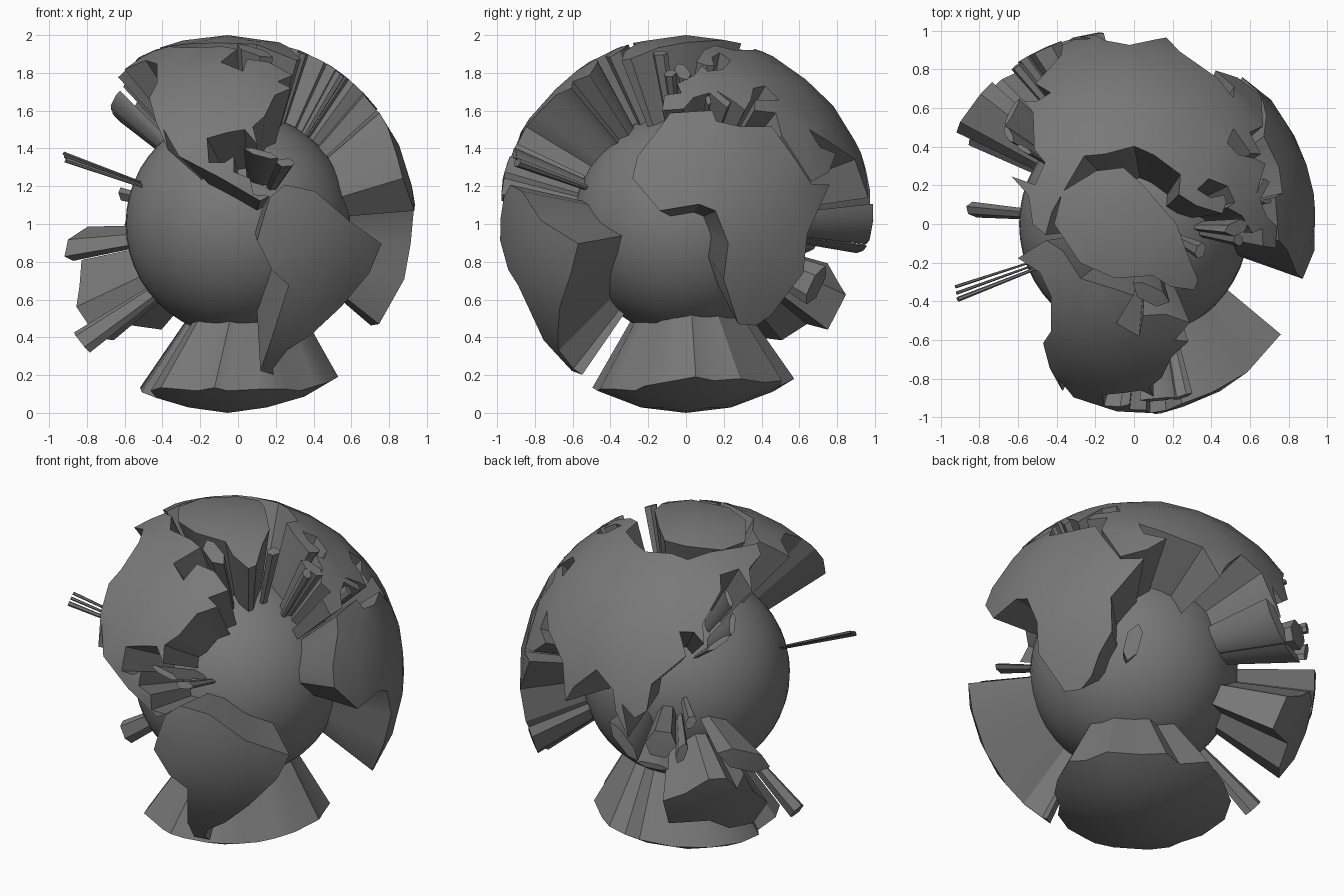
import bpy, bmesh, math
from mathutils import Vector
from mathutils.geometry import delaunay_2d_cdt

if "Cube" in bpy.data.objects:
    bpy.data.objects.remove(bpy.data.objects["Cube"])

CORE = Vector((0, 0, 1))          # centre of the inner ball
SHELL = Vector((-0.055, 0, 1))    # centre of the raised land shell
R_CORE, R_LAND, STEP = 0.595, 1.0, 0.24

# one dark grey for the whole globe
GREY = bpy.data.materials.new("dark_grey")
GREY.diffuse_color = (0.19, 0.19, 0.19, 1)
GREY.use_nodes = True
GREY.node_tree.nodes["Principled BSDF"].inputs["Base Color"].default_value = GREY.diffuse_color


def direction(lon, lat):
    a, b = math.radians(lon), math.radians(lat)
    return Vector((math.cos(b) * math.cos(a), math.cos(b) * math.sin(a), math.sin(b)))


def inside(p, poly):
    hit = False
    for a, b in zip(poly, poly[1:] + poly[:1]):
        if (a.y > p.y) != (b.y > p.y) and p.x < (b.x - a.x) * (p.y - a.y) / (b.y - a.y) + a.x:
            hit = not hit
    return hit


def finish(ob):
    """Smooth shading with crisp coast edges, and the grey."""
    bpy.ops.object.select_all(action='DESELECT')
    ob.select_set(True)
    bpy.context.view_layer.objects.active = ob
    bpy.ops.object.shade_smooth_by_angle(angle=math.radians(30))
    ob.data.materials.append(GREY)


def land(name, centre, coast):
    """Fill a lon/lat coastline on the shell and drop walls to the ball."""
    q = Vector((0, 0, 1)).rotation_difference(direction(*centre))
    qi = q.inverted()

    def flat(lon, lat):
        d = qi @ direction(lon, lat)
        ang = math.acos(max(-1, min(1, d.z)))
        return Vector((d.x, d.y)).normalized() * ang if ang > 1e-6 else Vector((0, 0))

    def round_(p):
        ang = p.length
        s = math.sin(ang) / ang if ang > 1e-6 else 1.0
        return q @ Vector((p.x * s, p.y * s, math.cos(ang)))

    poly = [flat(lon, lat) for lon, lat in coast]
    if sum(a.x * b.y - b.x * a.y for a, b in zip(poly, poly[1:] + poly[:1])) < 0:
        poly.reverse()
    pts = list(poly)
    for i in range(-9, 10):       # coarse interior points give the facets
        for j in range(-9, 10):
            p = Vector(((i + 0.5 * (j % 2)) * STEP, j * STEP * 0.87))
            if inside(p, poly) and min((p - c).length for c in poly) > STEP * 0.3:
                pts.append(p)
    verts, _, faces, *_ = delaunay_2d_cdt(pts, [], [list(range(len(poly)))], 1, 1e-6)

    bm = bmesh.new()
    bv = [bm.verts.new(SHELL + round_(Vector(v)) * R_LAND) for v in verts]
    for f in faces:
        bm.faces.new([bv[i] for i in f])
    bmesh.ops.delete(bm, geom=[v for v in bm.verts if not v.link_faces], context='VERTS')
    rim = [e for e in bm.edges if e.is_boundary]
    ext = bmesh.ops.extrude_edge_only(bm, edges=rim)
    for v in ext['geom']:
        if isinstance(v, bmesh.types.BMVert):
            v.co = CORE + (v.co - SHELL).normalized() * (R_CORE - 0.02)
    bmesh.ops.recalc_face_normals(bm, faces=bm.faces)
    bm.faces.ensure_lookup_table()
    top = bm.faces[0]
    if top.normal.dot(top.calc_center_median() - SHELL) < 0:
        bmesh.ops.reverse_faces(bm, faces=bm.faces)
    me = bpy.data.meshes.new(name)
    bm.to_mesh(me)
    bm.free()
    ob = bpy.data.objects.new(name, me)
    bpy.context.collection.objects.link(ob)
    finish(ob)


def island(name, lon, lat, length, width, angle):
    """Six-sided elongated island; sizes in degrees, angle from east."""
    a, k = math.radians(angle), 1 / math.cos(math.radians(lat))
    shape = [(-.5, 0), (-.25, -.5), (.3, -.45), (.5, 0), (.2, .5), (-.3, .45)]
    land(name, (lon, lat), [
        (lon + k * (x * length * math.cos(a) - y * width * math.sin(a)),
         lat + x * length * math.sin(a) + y * width * math.cos(a)) for x, y in shape])


# inner ball
bpy.ops.mesh.primitive_uv_sphere_add(segments=48, ring_count=24, radius=R_CORE, location=CORE)
bpy.context.object.name = "ocean_ball"
finish(bpy.context.object)

# continents
land("north_america", (-100, 45), [
    (-168, 66), (-156, 70), (-128, 69), (-95, 70), (-82, 68), (-94, 59), (-82, 54), (-78, 61),
    (-65, 59), (-56, 52), (-66, 49), (-61, 46), (-70, 43), (-76, 35), (-81, 31), (-80, 25),
    (-84, 30), (-90, 29), (-97, 27), (-96, 19), (-91, 19), (-88, 21), (-88, 16), (-83, 14), (-82, 9),
    (-77, 8.5), (-80, 7), (-92, 14), (-106, 21), (-113, 30), (-110, 23), (-117, 33), (-124, 42),
    (-124, 48), (-135, 58), (-150, 60), (-162, 55), (-165, 61)])
land("south_america", (-60, -15), [
    (-77, 8), (-72, 12), (-62, 10), (-50, 1), (-35, -6), (-39, -15), (-48, -26), (-57, -36),
    (-65, -42), (-68, -50), (-66, -53), (-74, -51), (-73, -38), (-70, -19), (-76, -14), (-81, -5),
    (-79, 2)])
land("africa", (18, 5), [
    (-6, 36), (10, 37), (11, 33), (20, 31), (32, 31), (37, 22), (43, 12), (51, 12), (40, -3),
    (40, -15), (35, -22), (31, -29), (26, -32.5), (19, -32), (12, -17), (13, -6), (9, 4), (4, 6),
    (-8, 4), (-17, 14), (-16, 21), (-9, 31)])
land("eurasia", (80, 50), [
    (-9, 37), (-9, 43), (-2, 44), (-4, 48), (4, 52), (9, 57), (11, 54), (20, 55), (28, 60),
    (25, 65), (17, 62), (16, 57), (12, 57), (6, 59), (14, 67), (28, 71), (41, 67), (66, 67),
    (82, 66), (105, 68), (120, 66), (140, 69), (170, 68), (-172, 66), (180, 62), (163, 59),
    (157, 51), (156, 60), (142, 59), (140, 53), (129, 42), (129, 35), (125, 39), (119, 39),
    (122, 31), (110, 21), (109, 12), (105, 9), (100, 13), (103, 2), (98, 10), (96, 17), (88, 22),
    (80, 14), (77, 8), (72, 20), (57, 26), (49, 30), (51, 24), (59, 22), (52, 16), (43, 13),
    (35, 28), (36, 36), (27, 37), (29, 41), (41, 41), (38, 47), (31, 46), (27, 41), (23, 37),
    (20, 40), (13, 45), (18, 40), (16, 38), (10, 44), (3, 42), (-1, 37.5)])
land("australia", (134, -25), [
    (114, -22), (122, -18), (130, -12), (136, -12), (140, -17), (142, -11), (146, -19),
    (153, -26), (150, -37), (140, -38), (131, -32), (115, -34)])

# polar land: southern continent, and northern ice joined to its big island
land("southern_polar_land", (0, -90), [
    (-180, -63), (-165, -67), (-150, -62), (-135, -60), (-110, -62), (-98, -60), (-90, -62),
    (-70, -61), (-50, -61), (-35, -62), (-25, -59), (-12, -57), (5, -54), (15, -56), (30, -55),
    (50, -57), (65, -56), (75, -59), (92, -55), (112, -58), (135, -59), (158, -60)])
land("northern_polar_land", (0, 90), [
    (180, 69), (152, 69), (117, 72), (90, 73), (63, 77), (0, 74), (-24, 69), (-37, 61), (-43, 60),
    (-53, 66), (-60, 72), (-99, 73.5), (-138, 72.5)])

# larger islands: lon, lat, length, width, angle
for spec in [
        ("british_isle", -2, 54, 9, 4, 110), ("irish_isle", -8, 53, 4, 3, 60),
        ("iceland_isle", -19, 65, 5, 3, 0), ("baffin_isle", -70, 67, 13, 5, 130),
        ("japan_south_isle", 135, 35, 10, 2, 30), ("japan_north_isle", 142, 41, 8, 2, 75),
        ("sakhalin_isle", 143, 50, 7, 1.5, 95), ("philippine_isle", 124, 9, 5, 3, 60),
        ("borneo_isle", 114, 1, 11, 9, 50), ("sulawesi_isle", 121, -2, 8, 3, 70),
        ("sumatra_isle", 101, 0, 16, 4, 130), ("java_isle", 111, -7.5, 11, 2, 172),
        ("new_guinea_isle", 142, -6, 20, 7, 157), ("madagascar_isle", 47, -19, 13, 5, 72),
        ("cuba_isle", -79, 22, 11, 2, 163), ("hispaniola_isle", -71, 19, 6, 2.5, 0),
        ("sardinia_isle", 9, 41, 4, 1.5, 90), ("new_zealand_isle", 174.5, -39, 8, 4, 100),
        ("hawaii_east_isle", -155.5, 19.8, 1.5, 1.5, 0), ("hawaii_mid_isle", -157.5, 21, 1, 1, 0),
        ("hawaii_west_isle", -159.5, 22, 1, 1, 0)]:
    island(*spec)
